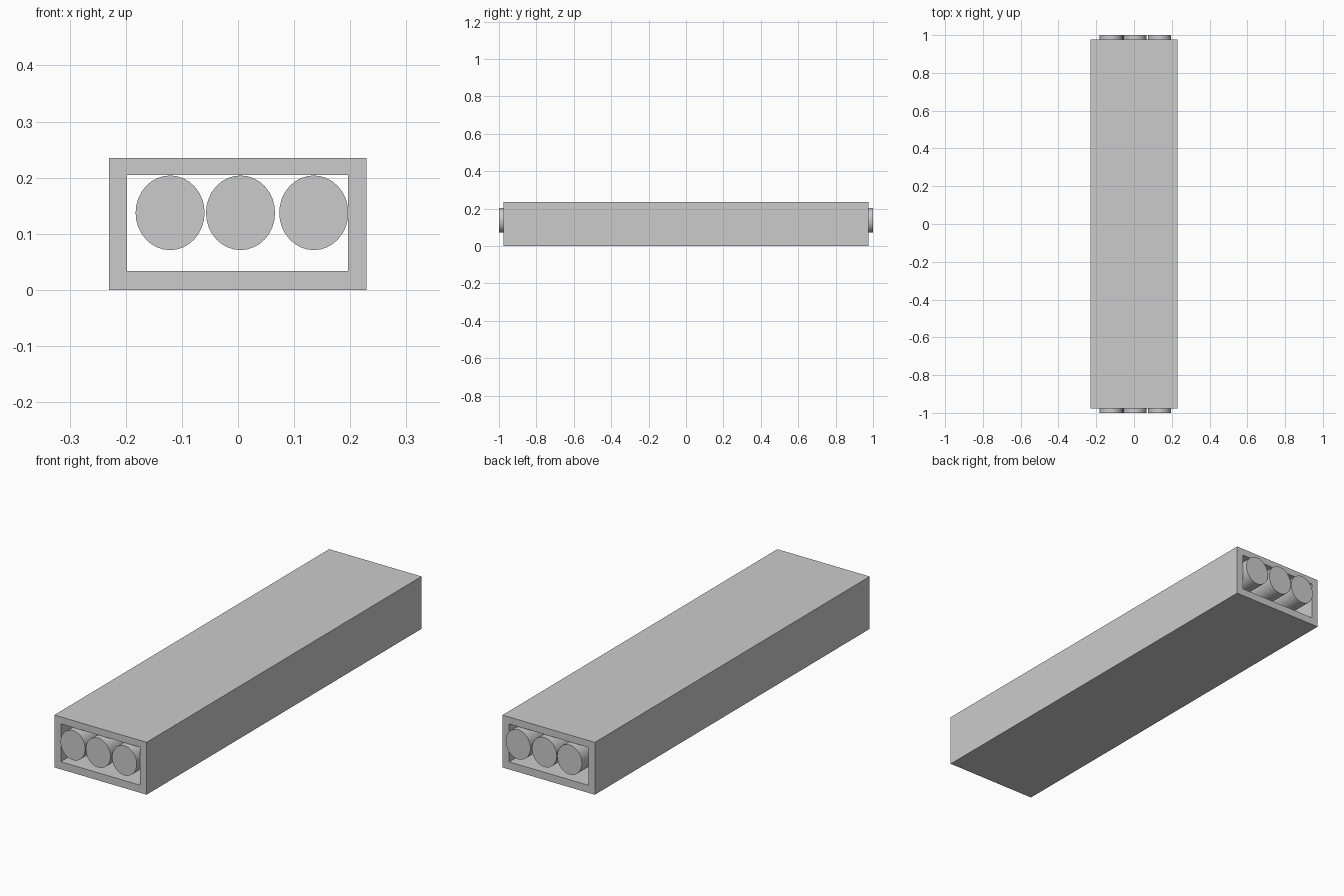
import bpy, bmesh, math

if "Cube" in bpy.data.objects:
    bpy.data.objects.remove(bpy.data.objects["Cube"])

# Casing: open rectangular tube, made by bridging the wall section from front to back
def frame_tube(name, outer, inner, y0, y1):
    bm = bmesh.new()
    def ring(r, y):
        x0, x1, z0, z1 = r
        return [bm.verts.new((x, y, z)) for x, z in ((x0, z0), (x1, z0), (x1, z1), (x0, z1))]
    loops = [ring(outer, y0), ring(outer, y1), ring(inner, y1), ring(inner, y0)]
    for a, b in zip(loops, loops[1:] + loops[:1]):
        for i in range(4):
            j = (i + 1) % 4
            bm.faces.new((a[i], a[j], b[j], b[i]))
    bmesh.ops.recalc_face_normals(bm, faces=bm.faces)
    mesh = bpy.data.meshes.new(name)
    bm.to_mesh(mesh)
    bm.free()
    obj = bpy.data.objects.new(name, mesh)
    bpy.context.collection.objects.link(obj)
    return obj

frame_tube("casing", (-0.23, 0.229, 0, 0.2355), (-0.198, 0.196, 0.034, 0.2045), -0.976, 0.976)

# Rods: three slightly oval bars running through the casing
for name, x in (("left_rod", -0.121), ("middle_rod", 0.0045), ("right_rod", 0.135)):
    bpy.ops.mesh.primitive_cylinder_add(vertices=32, radius=1, depth=2,
                                        location=(x, 0, 0.1375), rotation=(math.pi / 2, 0, 0))
    rod = bpy.context.object
    rod.name = name
    rod.scale = (0.0615, 0.0665, 1)
    bpy.ops.object.transform_apply(location=False, rotation=True, scale=True)
    bpy.ops.object.shade_smooth_by_angle(angle=math.radians(30))
